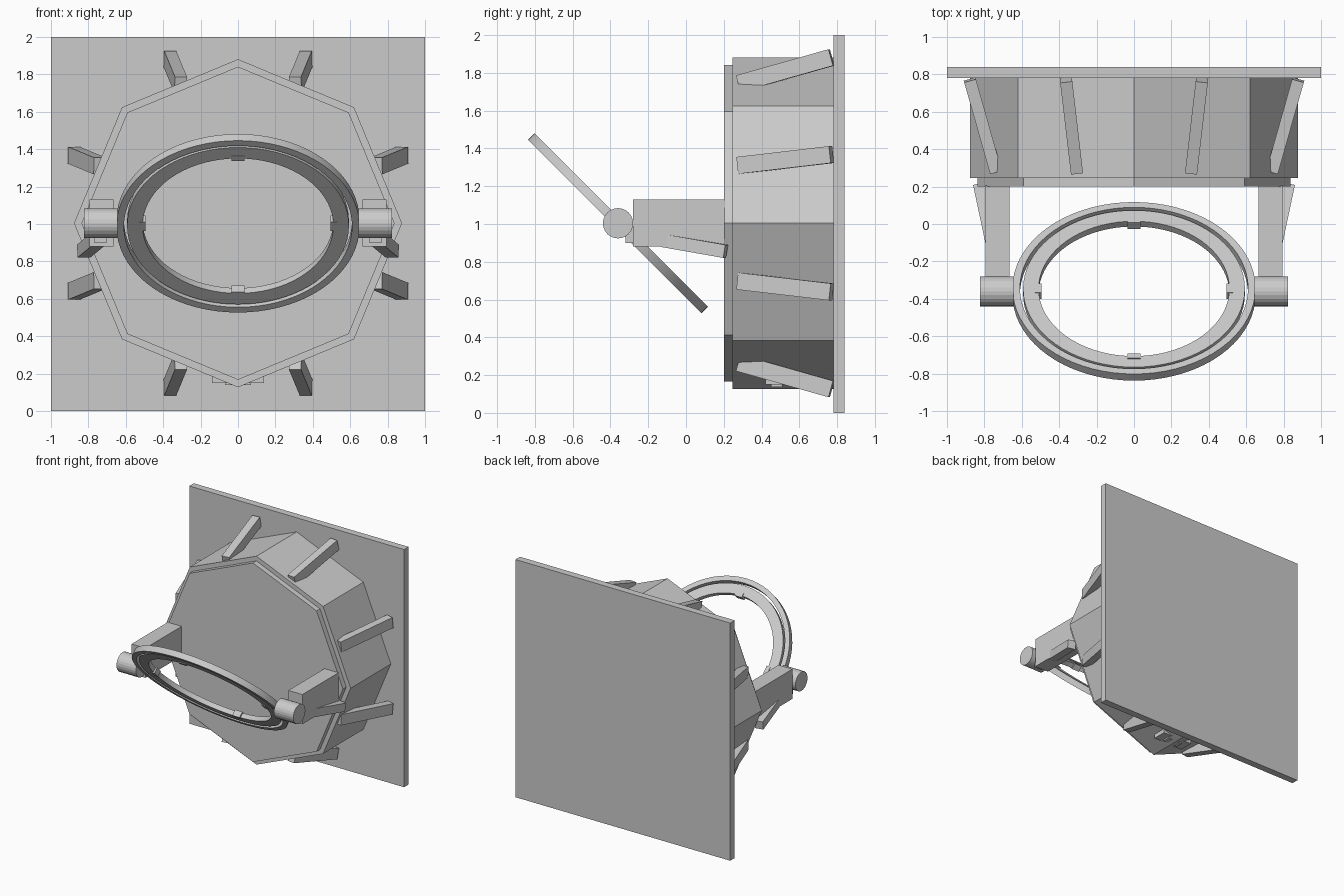
import bpy, bmesh, math
from mathutils import Vector, Matrix

if "Cube" in bpy.data.objects:
    bpy.data.objects.remove(bpy.data.objects["Cube"])

grey = bpy.data.materials.new("plain_grey")
grey.diffuse_color = (0.6, 0.6, 0.6, 1)
grey.use_nodes = True
grey.node_tree.nodes["Principled BSDF"].inputs["Base Color"].default_value = grey.diffuse_color


def finish(name, bm, matrix=Matrix()):
    bm.transform(matrix)
    bmesh.ops.recalc_face_normals(bm, faces=bm.faces[:])
    me = bpy.data.meshes.new(name)
    bm.to_mesh(me)
    bm.free()
    me.materials.append(grey)
    ob = bpy.data.objects.new(name, me)
    bpy.context.collection.objects.link(ob)
    return ob


def box(name, lo, hi, matrix=Matrix()):
    lo, hi = Vector(lo), Vector(hi)
    bm = bmesh.new()
    bmesh.ops.create_cube(bm, size=1)
    size = Matrix.Diagonal((*(hi - lo), 1))
    return finish(name, bm, matrix @ Matrix.Translation((lo + hi) / 2) @ size)


def bar(name, a, b, w, h):
    """Square-ended bar running from a to b, kept upright."""
    a, b = Vector(a), Vector(b)
    d = (b - a).normalized()
    x = d.cross(Vector((0, 0, 1))).normalized()
    rot = Matrix((x, d, x.cross(d))).transposed().to_4x4()
    n = (b - a).length / 2
    return box(name, (-w / 2, -n, -h / 2), (w / 2, n, h / 2),
               Matrix.Translation((a + b) / 2) @ rot)


def prism(name, sides, r, depth, matrix):
    bm = bmesh.new()
    bmesh.ops.create_cone(bm, cap_ends=True, segments=sides, radius1=r, radius2=r, depth=depth)
    return finish(name, bm, matrix)


def ring(name, r_in, r_out, t, matrix, n=72):
    bm = bmesh.new()
    loops = []
    for i in range(n):
        a = math.tau * i / n
        loops.append([bm.verts.new((r * math.cos(a), r * math.sin(a), z))
                      for r, z in ((r_in, -t / 2), (r_out, -t / 2), (r_out, t / 2), (r_in, t / 2))])
    for i in range(n):
        p, q = loops[i], loops[(i + 1) % n]
        for k in range(4):
            bm.faces.new((p[k], q[k], q[(k + 1) % 4], p[(k + 1) % 4]))
    ob = finish(name, bm, matrix)
    bpy.ops.object.select_all(action='DESELECT')
    ob.select_set(True)
    bpy.context.view_layer.objects.active = ob
    bpy.ops.object.shade_smooth_by_angle(angle=math.radians(30))


# Wall plate and octagonal drum with a stepped front
box("wall_plate", (-1, 0.78, 0), (1, 0.84, 2))
to_y = Matrix.Rotation(math.pi / 2, 4, 'X')
prism("drum", 8, 0.877, 0.535, Matrix.Translation((0, 0.5125, 1.004)) @ to_y)
prism("drum_front", 8, 0.837, 0.05, Matrix.Translation((0, 0.225, 1.004)) @ to_y)

# Eight slanted struts around the drum
for k in range(8):
    a = math.radians(22.5 + 45 * k)
    c, s = math.cos(a), math.sin(a)
    bar("strut", (0.80 * c, 0.28, 1.004 + 0.80 * s), (0.95 * c, 0.77, 1.004 + 0.95 * s), 0.065, 0.09)

# Small foot under the drum
box("foot_plate", (-0.14, 0.42, 0.15), (0.14, 0.54, 0.22))
box("foot_pad", (-0.07, 0.45, 0.138), (0.07, 0.51, 0.2))

# Arms, braces, latches and pivots on both sides
for s in (-1, 1):
    box("arm", (min(s * 0.665, s * 0.795), -0.28, 0.88), (max(s * 0.665, s * 0.795), 0.205, 1.13))
    bar("brace", (s * 0.755, -0.12, 0.913), (s * 0.825, 0.21, 0.855), 0.07, 0.07)
    box("latch", (s * 0.735 - 0.035, -0.32, 0.90), (s * 0.735 + 0.035, -0.27, 1.0))
    prism("pivot", 24, 0.08, 0.18, Matrix.Translation((s * 0.733, -0.36, 1.004)) @ Matrix.Rotation(math.pi / 2, 4, 'Y'))

# Tilted double ring with four inner tabs
tilt = Matrix.Translation((0, -0.36, 1.004)) @ Matrix.Rotation(-math.pi / 4, 4, 'X')
ring("outer_ring", 0.61, 0.65, 0.05, tilt)
ring("inner_ring", 0.51, 0.593, 0.04, tilt)
for k in range(4):
    box("ring_tab", (0.495, -0.034, -0.025), (0.53, 0.034, 0.025),
        tilt @ Matrix.Rotation(k * math.pi / 2, 4, 'Z'))
